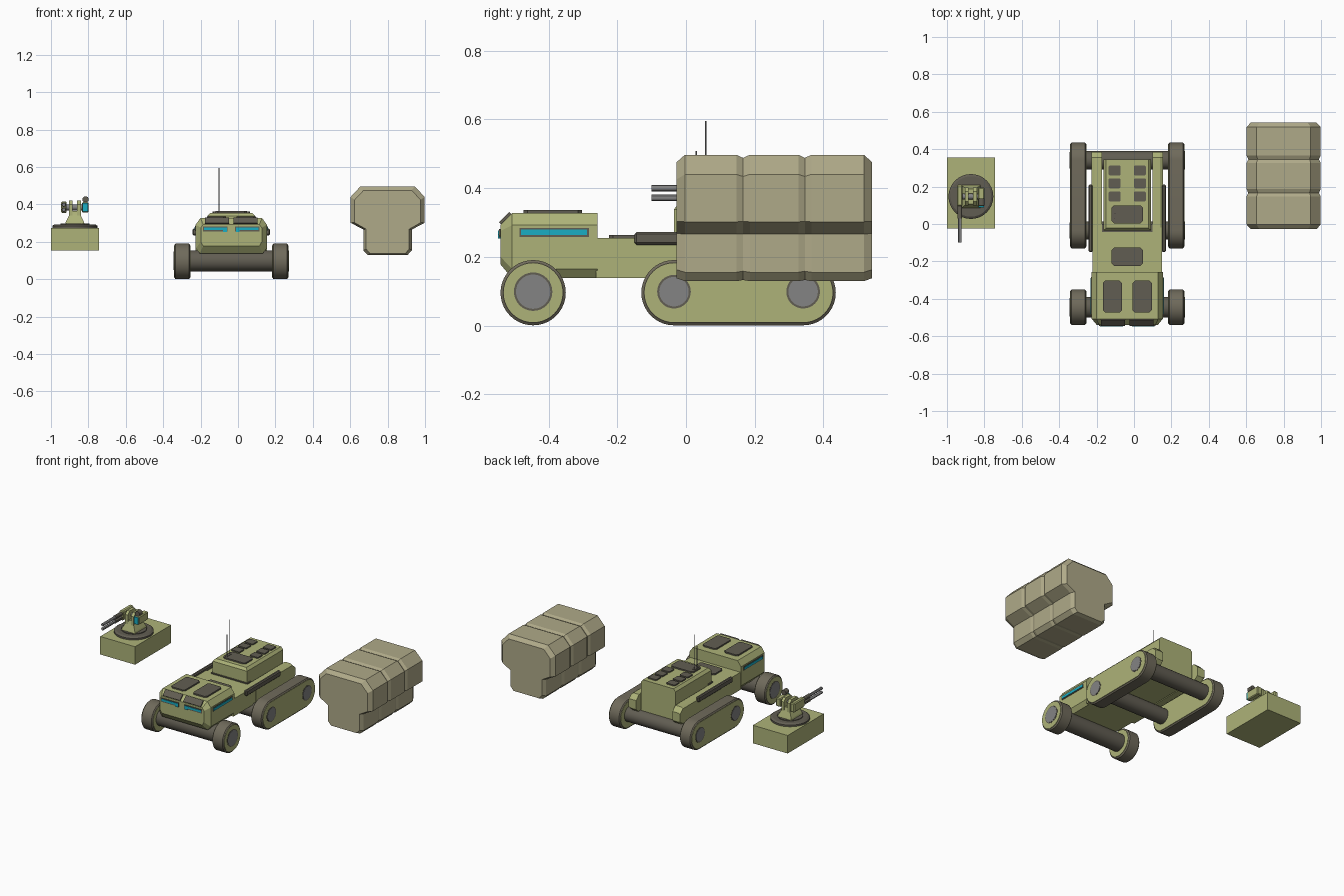
import bpy, bmesh
from math import pi, cos, sin
from mathutils import Vector

if "Cube" in bpy.data.objects:
    bpy.data.objects.remove(bpy.data.objects["Cube"])

CX = -0.036          # centre line of the vehicle


def mat(name, r, g, b):
    m = bpy.data.materials.new(name)
    m.diffuse_color = (r, g, b, 1)
    m.use_nodes = True
    m.node_tree.nodes["Principled BSDF"].inputs["Base Color"].default_value = m.diffuse_color
    return m


GREEN = mat("green", 0.42, 0.45, 0.19)
CANVAS = mat("canvas", 0.43, 0.40, 0.25)
DARK = mat("dark", 0.12, 0.11, 0.085)
TREAD = mat("tread", 0.16, 0.145, 0.105)
STEEL = mat("steel", 0.23, 0.23, 0.23)
TEAL = mat("teal", 0.01, 0.42, 0.55)


def loft(name, rings, m, smooth=False):
    """Skin a list of equal-length closed rings and cap both ends."""
    bm = bmesh.new()
    vs = [[bm.verts.new(p) for p in r] for r in rings]
    n = len(rings[0])
    for a, b in zip(vs, vs[1:]):
        for i in range(n):
            j = (i + 1) % n
            bm.faces.new((a[i], a[j], b[j], b[i]))
    bm.faces.new(vs[0][::-1])
    bm.faces.new(vs[-1])
    bmesh.ops.recalc_face_normals(bm, faces=bm.faces)
    me = bpy.data.meshes.new(name)
    bm.to_mesh(me)
    bm.free()
    me.materials.append(m)
    ob = bpy.data.objects.new(name, me)
    bpy.context.collection.objects.link(ob)
    if smooth:
        bpy.context.view_layer.objects.active = ob
        bpy.ops.object.select_all(action='DESELECT')
        ob.select_set(True)
        bpy.ops.object.shade_smooth_by_angle()
    return ob


def box(name, x0, x1, y0, y1, z0, z1, m, bevel=0.0):
    r = [[(x0, y0, z), (x1, y0, z), (x1, y1, z), (x0, y1, z)] for z in (z0, z1)]
    ob = loft(name, r, m)
    if bevel:
        b = ob.modifiers.new("bevel", 'BEVEL')
        b.width, b.segments = bevel, 1
    return ob


def cyl(name, p, axis, r, a0, a1, m, n=32, r2=None):
    """Cylinder or cone along axis from a0 to a1; p is the centre in the other two axes."""
    rings = []
    for a, rad in ((a0, r), (a1, r if r2 is None else r2)):
        ring = []
        for i in range(n):
            c = [p[0] + rad * cos(2 * pi * i / n), p[1] + rad * sin(2 * pi * i / n)]
            c.insert("xyz".index(axis), a)
            ring.append(tuple(c))
        rings.append(ring)
    return loft(name, rings, m, True)


def hatch(name, x, y, z, w, d, h=0.009, c=0.012):
    """Flat roof plate with clipped corners."""
    w, d = w / 2, d / 2
    pts = [(w - c, -d), (w, c - d), (w, d - c), (w - c, d),
           (c - w, d), (-w, d - c), (-w, c - d), (c - w, -d)]
    return loft(name, [[(x + a, y + b, k) for a, b in pts] for k in (z - 0.005, z + h)], DARK)


# canvas cover with two grooves
half = [(0.145, 0.497), (0.198, 0.44), (0.198, 0.302), (0.130, 0.266), (0.130, 0.155), (0.106, 0.129)]
prof = half + [(-x, z) for x, z in reversed(half)]
rings = []
for y, d in [(-0.028, .022), (-0.003, 0), (.147, 0), (.166, .009), (.186, 0), (.327, 0),
             (.346, .009), (.365, 0), (.518, 0), (.542, .022)]:
    s, zd = 1 - d / 0.198, d / 0.184
    rings.append([(0.80 + x * s, y, z - (z - 0.313) * (zd if z > 0.4 else zd * .4)) for x, z in prof])
loft("canvas_cover", rings, CANVAS)

# cabin with chamfered nose
rings = []
for y, w, wt, wb, z in [(-.54, .163, .15, .15, (.178, .20, .275, .293)),
                        (-.507, .19, .165, .168, (.138, .165, .292, .327)),
                        (-.257, .19, .165, .168, (.138, .165, .292, .327))]:
    h = [(wb, z[0]), (w, z[1]), (w, z[2]), (wt, z[3])]
    rings.append([(CX + a, y, b) for a, b in h] + [(CX - a, y, b) for a, b in reversed(h)])
loft("cabin", rings, GREEN)

# deck and rear compartment
box("deck", CX - .186, CX + .186, -.262, -.02, .138, .255, GREEN)
t = .113
rings = []
for z, w, y0, y1 in [(.138, .128, -.035, .345), (.338, .128, -.035, .345), (.355, t, -.022, .345)]:
    rings.append([(CX - w, y0, z), (CX + w, y0, z), (CX + w, y1, z), (CX - w, y1, z)])
loft("rear_compartment", rings, GREEN)
box("compartment_collar", CX - .135, CX + .135, -.042, .0, .25, .262, DARK)

# roof hatches
for s in (-1, 1):
    hatch("cabin_hatch", CX + s * .08, -.388, .327, .102, .17)
    for y in (.286, .217, .147):
        hatch("small_hatch", CX + s * .068, y, .355, .062, .055, .008, .005)
hatch("rear_hatch", CX, .052, .355, .166, .096)
hatch("deck_hatch", CX, -.175, .255, .166, .098)

# left and right body parts
for s in (-1, 1):
    def bx(name, a, b, *r, **k):
        return box(name, *sorted((CX + s * a, CX + s * b)), *r, **k)
    # rear fender with chamfered end
    side = [(-.03, .138), (.355, .138), (.385, .165), (.385, .225), (.355, .255), (-.03, .255)]
    loft("rear_fender", [[(CX + s * a, y, .1965 + (z - .1965) * k) for y, z in side]
                         for a, k in ((.134, 1), (.175, 1), (.19, .85))], GREEN)
    bx("side_strip", .185, .207, -.15, .21, .235, .272, DARK, bevel=.006)
    bx("side_window_frame", .18, .193, -.485, -.283, .258, .284, DARK)
    bx("side_window", .18, .196, -.48, -.288, .263, .279, TEAL)
    # nose lights and vents
    bx("front_light_frame", .02, .15, -.545, -.53, .256, .281, DARK)
    bx("front_light", .024, .146, -.548, -.53, .263, .277, TEAL)
    bx("front_light_tip", .024, .045, -.548, -.53, .253, .265, TEAL)
    v = bx("front_vent", .012, .14, -.021, .021, -.006, .006, DARK)
    v.rotation_euler.x = pi / 4
    v.location = (0, -.525, .311)

# wheels and tracks: stadium outline swept across the width
def running_gear(name, y0, y1, s):
    r, zc, n = .095, .0955, 20
    def ring(x, rad):
        pts = []
        for k, y, st in ((0, y1, -pi / 2), (1, y0, pi / 2)):
            for i in range(n + 1):
                a = st + pi * i / n
                pts.append((x, y + (rad) * cos(a), zc + rad * sin(a)))
        if y0 == y1:
            pts = pts[:n] + pts[n + 1:-1]
        return pts
    def X(d):
        return CX + s * d
    loft(name, [ring(X(.220), .087), ring(X(.226), r), ring(X(.298), r), ring(X(.304), .087)], TREAD, True)
    loft(name + "_side", [ring(X(.218), .086), ring(X(.3065), .086)], GREEN)


for s in (-1, 1):
    running_gear("front_wheel", -.445, -.445, s)
    running_gear("rear_track", -.035, .341, s)

for name, y, r in [("front", -.445, .054), ("track_front", -.035, .047), ("track_rear", .341, .047)]:
    cyl(name + "_axle", (y, .0985), 'x', r - .004, CX - .309, CX + .309, STEEL)
    cyl(name + "_axle_tube", (y, .0985), 'x', r, CX - .22, CX + .22, STEEL)
    cyl(name + "_hub_ring", (y, .0985), 'x', r + .002, CX - .3075, CX + .3075, DARK)

# antennas
cyl("long_antenna", (-.102, .057), 'z', .002, .35, .595, STEEL, 8)
cyl("short_antenna", (-.102, .030), 'z', .002, .35, .508, STEEL, 8)
box("antenna_foot", -.11, -.094, .02, .068, .35, .366, DARK)

# turret module: base and turning ring
TX, TY = -.872, .147
box("turret_base", -1.0, -.743, -.025, .356, .155, .275, GREEN)
cyl("turret_ring", (TX, TY), 'z', .12, .27, .286, DARK)
cyl("turret_ring_top", (TX, TY), 'z', .12, .286, .294, DARK, 32, .108)
cyl("turret_plate", (TX, TY), 'z', .078, .29, .298, DARK)

# gun pedestal and twin brackets
rings = []
for z, w, d in [(.295, .052, .062), (.308, .048, .058), (.345, .03, .045), (.365, .028, .04)]:
    rings.append([(TX - w, TY - d, z), (TX + w, TY - d, z), (TX + w, TY + d, z), (TX - w, TY + d, z)])
loft("turret_pedestal", rings, GREEN)
for s in (-1, 1):
    a, b = sorted((TX + s * .012, TX + s * .032))
    pts = [(.10, .34), (.195, .34), (.195, .40), (.175, .42), (.12, .42), (.10, .40)]
    loft("turret_bracket", [[(x, y, z) for y, z in pts] for x in (a, b)], GREEN)
cyl("turret_pivot", (TY, .385), 'x', .016, -.93, -.815, STEEL, 16)

# twin gun
box("gun_body", -.946, -.916, .095, .21, .354, .416, GREEN, .006)
for z in (.399, .372):
    cyl("gun_barrel", (-.931, z), 'y', .0095, -.10, .10, STEEL, 12)
    cyl("gun_sleeve", (-.931, z), 'y', .0125, .03, .10, DARK, 12)

# sensor with lens and spotter tube
box("sensor_body", -.834, -.799, .095, .195, .357, .412, GREEN, .005)
box("sensor_lens", -.831, -.802, .089, .10, .362, .408, TEAL)
cyl("spotter_tube", (-.815, .427), 'y', .017, .10, .135, DARK, 16)
